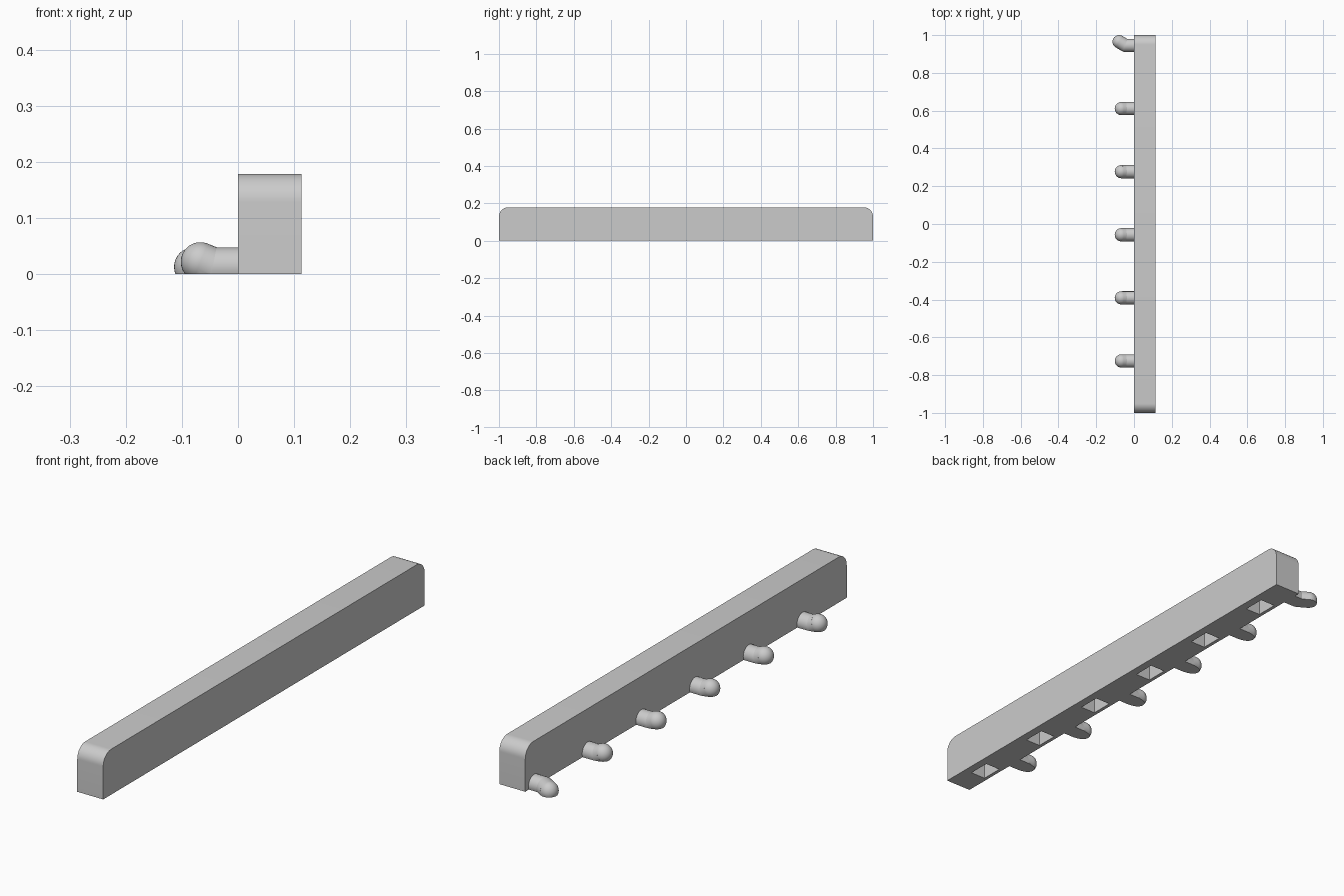
import bpy, bmesh, math
from mathutils import Vector, Matrix

if "Cube" in bpy.data.objects:
    bpy.data.objects.remove(bpy.data.objects["Cube"])

grey = bpy.data.materials.new("light_grey")
grey.use_nodes = True
grey.diffuse_color = (0.6, 0.6, 0.6, 1)
grey.node_tree.nodes["Principled BSDF"].inputs["Base Color"].default_value = (0.6, 0.6, 0.6, 1)

PEG_R = 0.035
PEG_Z = 0.013
FIRST, PITCH, COUNT = -0.725, 0.334, 6
X_OUT, HEIGHT, CORNER = 0.113, 0.179, 0.05


def make_object(name, bm, smooth=True):
    mesh = bpy.data.meshes.new(name)
    bm.to_mesh(mesh)
    bm.free()
    mesh.materials.append(grey)
    ob = bpy.data.objects.new(name, mesh)
    bpy.context.scene.collection.objects.link(ob)
    if smooth:
        bpy.ops.object.select_all(action='DESELECT')
        ob.select_set(True)
        bpy.context.view_layer.objects.active = ob
        bpy.ops.object.shade_smooth_by_angle(angle=math.radians(30))
    return ob


# Long bar with rounded upper ends, drawn as a side profile and extruded
def build_bar():
    bm = bmesh.new()
    outline = [(-1, 0), (1, 0)]
    for side, start in ((1, 0), (-1, 90)):
        for i in range(13):
            a = math.radians(start + 90 * i / 12)
            outline.append((side * (1 - CORNER) + CORNER * math.cos(a),
                            HEIGHT - CORNER + CORNER * math.sin(a)))
    face = bm.faces.new([bm.verts.new((0, y, z)) for y, z in outline])
    out = bmesh.ops.extrude_face_region(bm, geom=[face])
    moved = [g for g in out["geom"] if isinstance(g, bmesh.types.BMVert)]
    bmesh.ops.translate(bm, verts=moved, vec=(X_OUT, 0, 0))
    bmesh.ops.recalc_face_normals(bm, faces=bm.faces[:])
    return make_object("bar", bm)


# Pockets sunk into the underside, one beside each peg
def build_pocket_cutter():
    bm = bmesh.new()
    for i in range(COUNT):
        place = Matrix.Translation((0.047, FIRST + PITCH * i - 0.122, 0.04))
        size = Matrix.Diagonal((0.066, 0.09, 0.12, 1))
        bmesh.ops.create_cube(bm, size=1, matrix=place @ size)
    cutter = make_object("pocket_cutter", bm, smooth=False)
    cutter.hide_render = True
    cutter.hide_set(True)
    return cutter


# Round-ended peg following a path, with a flat underside
def build_peg(name, path):
    bm = bmesh.new()
    points = [Vector(p) for p in path]
    for a, b in zip(points, points[1:]):
        axis = b - a
        turn = axis.to_track_quat('Z', 'Y').to_matrix().to_4x4()
        bmesh.ops.create_cone(bm, cap_ends=True, segments=32, radius1=PEG_R, radius2=PEG_R,
                              depth=axis.length, matrix=Matrix.Translation((a + b) / 2) @ turn)
        bmesh.ops.create_uvsphere(bm, u_segments=32, v_segments=16, radius=PEG_R,
                                  matrix=Matrix.Translation(b))
    geom = bm.verts[:] + bm.edges[:] + bm.faces[:]
    bmesh.ops.bisect_plane(bm, geom=geom, plane_co=(0, 0, 0), plane_no=(0, 0, -1), clear_outer=True)
    rim = [e for e in bm.edges if e.is_boundary]
    bmesh.ops.holes_fill(bm, edges=rim, sides=0)
    bmesh.ops.recalc_face_normals(bm, faces=bm.faces[:])
    return make_object(name, bm)


bar = build_bar()
cutter = build_pocket_cutter()
cut = bar.modifiers.new("pockets", 'BOOLEAN')
cut.operation = 'DIFFERENCE'
cut.solver = 'EXACT'
cut.object = cutter

# Five straight pegs with raised tips, then one bent sideways at the back end
for i in range(COUNT):
    y = FIRST + PITCH * i
    root, bend = (0.006, y, PEG_Z), (-0.045, y, PEG_Z)
    if i < COUNT - 1:
        build_peg(f"peg_{i + 1}", [root, bend, (-0.067, y, 0.022)])
    else:
        build_peg("bent_peg", [root, bend, (-0.079, y + 0.02, PEG_Z)])
